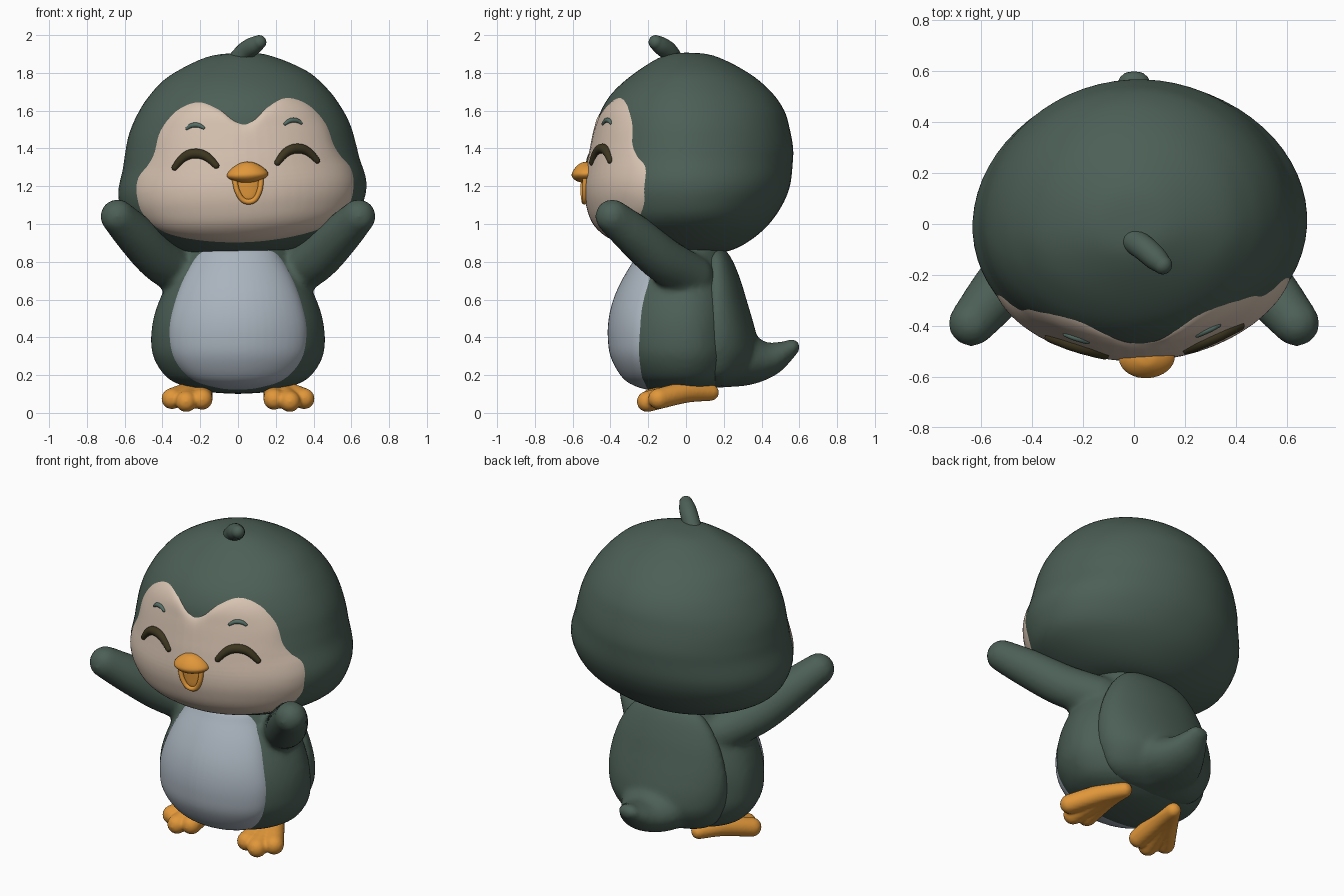
import bpy, bmesh, math
from mathutils import Vector, Matrix
from mathutils.bvhtree import BVHTree

cube = bpy.data.objects.get("Cube")
if cube:
    bpy.data.objects.remove(cube, do_unlink=True)


def material(name, rgb):
    m = bpy.data.materials.new(name)
    m.use_nodes = True
    m.diffuse_color = (*rgb, 1)
    m.node_tree.nodes["Principled BSDF"].inputs["Base Color"].default_value = (*rgb, 1)
    return m


GREEN = material("dark green", (0.072, 0.115, 0.093))
PEACH = material("peach", (0.68, 0.545, 0.44))
GREY = material("blue grey", (0.40, 0.455, 0.515))
ORANGE = material("orange", (0.75, 0.31, 0.042))
BROWN = material("dark olive", (0.045, 0.036, 0.014))
BROW = material("grey green", (0.09, 0.156, 0.133))


def spline(rows, steps, closed=False):
    """Smooth curve through rows of any dimension."""
    p = [Vector(r) for r in rows]
    n = len(p)
    get = (lambda i: p[i % n]) if closed else (lambda i: p[max(0, min(n - 1, i))])
    out = []
    for i in range(n if closed else n - 1):
        a, b, c, d = (get(i + k) for k in (-1, 0, 1, 2))
        for s in range(steps):
            t = s / steps
            out.append(0.5 * (2 * b + (c - a) * t + (2 * a - 5 * b + 4 * c - d) * t ** 2
                              + (3 * b - a - 3 * c + d) * t ** 3))
    return out if closed else out + [p[-1]]


def skin(rings):
    """Quads between equal rings of points."""
    n = len(rings[0])
    verts = [v for r in rings for v in r]
    faces = [(i * n + j, i * n + (j + 1) % n, (i + 1) * n + (j + 1) % n, (i + 1) * n + j)
             for i in range(len(rings) - 1) for j in range(n)]
    return verts, faces


def loft(rows, cy=0, n=64, steps=5):
    """Rows of (height, half width, front depth, back depth)."""
    rings = []
    for z, w, f, b in spline(rows, steps):
        ring = []
        for k in range(n):
            a = math.tau * k / n
            y = math.sin(a) * max(0, b if math.sin(a) > 0 else f)
            ring.append(Vector((max(0, w) * math.cos(a), cy + y, z)))
        rings.append(ring)
    return skin(rings)


def tube(rows, wide=1, ref=(0, 1, 0), n=20, steps=6):
    """Rows of (x, y, z, radius), with round ends."""
    s = spline(rows, steps)
    pts = [(v.xyz, v.w) for v in s]
    tan = [(pts[min(i + 1, len(pts) - 1)][0] - pts[max(i - 1, 0)][0]).normalized()
           for i in range(len(pts))]
    full = [(p, r, t) for (p, r), t in zip(pts, tan)]
    for end, sign in ((0, -1), (-1, 1)):
        p, r = pts[end]
        t = tan[end]
        cap = [(p + t * sign * r * math.sin(k * math.pi / 12),
                r * math.cos(k * math.pi / 12), t) for k in range(1, 7)]
        full = cap[::-1] + full if sign < 0 else full + cap
    rings = []
    for p, r, t in full:
        side = t.cross(Vector(ref)).normalized()
        up = side.cross(t)
        rings.append([p + side * r * wide * math.cos(math.tau * k / n)
                      + up * r * math.sin(math.tau * k / n) for k in range(n)])
    return skin(rings)


def projector(shape):
    """Gives the front point of a shape at x, z, lifted along its normal."""
    tree = BVHTree.FromPolygons(*shape)

    def at(x, z, lift):
        hit, nor, _, _ = tree.ray_cast(Vector((x, -2, z)), Vector((0, 1, 0)))
        if hit is None:
            hit, nor, _, _ = tree.find_nearest(Vector((x, -0.2, z)))
        return hit + (-nor if nor.y > 0 else nor) * lift
    return at


def patch(at, half, cz, lift, rings=30):
    """Raised skin over a mirrored outline, with its rim sunk in."""
    outline = spline(half + [(-x, z) for x, z in half[-2:0:-1]], 6, True)
    out = []
    for i in range(rings + 1):
        t = i / rings
        out.append([at(v.x * t, cz + (v.y - cz) * t, lift - (lift + 0.006) * t ** 14)
                    for v in outline])
    return skin(out)


def build(name, shapes, mat, voxel=0, move=None):
    bm = bmesh.new()
    for verts, faces in shapes:
        vs = [bm.verts.new(v) for v in verts]
        for f in faces:
            bm.faces.new([vs[i] for i in f])
    bmesh.ops.remove_doubles(bm, verts=bm.verts, dist=0.0002)
    bmesh.ops.recalc_face_normals(bm, faces=bm.faces)
    if any(e.is_boundary for e in bm.edges) and sum(f.normal.y for f in bm.faces) > 0:
        bmesh.ops.reverse_faces(bm, faces=bm.faces)
    if move:
        bm.transform(move)
    for f in bm.faces:
        f.smooth = True
    me = bpy.data.meshes.new(name)
    bm.to_mesh(me)
    bm.free()
    me.materials.append(mat)
    ob = bpy.data.objects.new(name, me)
    bpy.context.collection.objects.link(ob)
    if voxel:
        m = ob.modifiers.new("blend", "REMESH")
        m.mode, m.voxel_size, m.use_smooth_shade = "VOXEL", voxel, True
        m = ob.modifiers.new("soften", "SMOOTH")
        m.factor, m.iterations = 0.5, 5
    return ob


# Head, tilted and turned a little
pivot = Vector((0.015, 0, 1.35))
TILT = (Matrix.Translation(pivot) @ Matrix.Rotation(math.radians(3.4), 4, "Z")
        @ Matrix.Rotation(math.radians(-2.8), 4, "Y") @ Matrix.Translation((0, 0, -1.35)))
head = loft([(1.907, 0, 0, 0), (1.89, .16, .12, .15), (1.8, .36, .27, .33), (1.7, .47, .385, .45),
             (1.6, .54, .45, .52), (1.5, .587, .475, .55), (1.4, .612, .495, .567),
             (1.32, .628, .51, .565), (1.2, .658, .525, .55), (1.1, .643, .515, .51),
             (1.0, .585, .475, .44), (.92, .46, .38, .35), (.865, .31, .26, .25),
             (.845, .16, .14, .14), (.842, 0, 0, 0)])
on_head = projector(head)
build("head", [head], GREEN, move=TILT)
build("face", [patch(on_head, [(0, 1.535), (.06, 1.56), (.13, 1.62), (.24, 1.668), (.36, 1.625),
                               (.45, 1.52), (.49, 1.4), (.525, 1.34), (.58, 1.27), (.592, 1.18),
                               (.56, 1.07), (.45, .97), (.25, .915), (0, .895)], 1.22, .014)],
      PEACH, move=TILT)

# Closed smiling eyes and brows
for side, s in (("left", 1), ("right", -1)):
    def arc(cx, z, half, rise, r, lift):
        rows = []
        for k in range(-4, 5):
            u = k / 4
            p = on_head(s * (cx + u * half), z + rise * (1 - abs(u) ** 2.2), lift)
            rows.append((*p, r * (1 - 0.35 * u * u)))
        return tube(rows)
    build(side + "_eye", [arc(.265, 1.315, .105, .068, .026, .014)], BROWN, move=TILT)
    build(side + "_brow", [arc(.255, 1.517, .042, .017, .013, .014)], BROW, move=TILT)

# Open beak
build("upper_beak", [loft([(1.33, 0, 0, 0), (1.322, .04, .035, .03), (1.295, .085, .065, .04),
                           (1.262, .11, .082, .05), (1.238, .09, .07, .04), (1.222, .04, .04, .02),
                           (1.218, 0, 0, 0)], cy=-.525, n=32)], ORANGE, move=TILT)
rim = [(*on_head(x, z, .02), .014) for x, z in
       ((-.068, 1.235), (-.06, 1.18), (-.035, 1.135), (0, 1.12), (.035, 1.135), (.06, 1.18), (.068, 1.235))]
mouth = loft([(1.25, 0, 0, 0), (1.24, .06, .015, .02), (1.18, .058, .015, .02),
              (1.135, .035, .012, .02), (1.115, 0, 0, 0)], cy=-.53, n=32)
build("lower_beak", [tube(rim), mouth], ORANGE, move=TILT)

# Crest on top of the head
build("crest", [tube([(-.01, -.06, 1.86, .05), (.04, -.095, 1.915, .05), (.085, -.135, 1.945, .047),
                      (.112, -.16, 1.962, .038)])], GREEN)

# Body with raised arms
body = loft([(.1, 0, 0, 0), (.112, .17, .16, .1), (.15, .31, .265, .2), (.2, .39, .33, .25),
             (.3, .45, .385, .28), (.4, .46, .4, .28), (.5, .448, .395, .28), (.6, .415, .37, .27),
             (.7, .365, .325, .25), (.8, .3, .265, .22), (.9, .24, .2, .19), (.95, 0, 0, 0)])
arms = [tube([(s * .27, .03, .72, .12), (s * .41, -.12, .81, .12), (s * .53, -.26, .93, .112),
              (s * .638, -.39, 1.04, .092)]) for s in (1, -1)]
build("body_and_arms", [body] + arms, GREEN, voxel=.02)
build("belly", [patch(projector(body), [(0, .87), (.15, .87), (.22, .84), (.285, .74), (.345, .58),
                                        (.372, .43), (.345, .28), (.25, .17), (.12, .125),
                                        (0, .113)], .5, .014)], GREY)

# Back coat running into the tail
coat = loft([(.9, 0, 0, 0), (.86, .18, .06, .05), (.8, .26, .08, .09), (.7, .325, .1, .13),
             (.6, .365, .1, .16), (.5, .388, .1, .19), (.4, .392, .1, .215), (.3, .37, .1, .22),
             (.2, .31, .1, .16), (.15, .2, .08, .08), (.13, 0, 0, 0)], cy=.16)
tail = tube([(0, .2, .3, .17), (0, .34, .28, .135), (0, .44, .285, .095), (0, .52, .322, .062),
             (0, .56, .348, .044)], wide=1.5, ref=(0, 0, 1))
build("coat_and_tail", [coat, tail], GREEN, voxel=.018)

# Feet with three toes, heels lifted
for side, s in (("left", 1), ("right", -1)):
    toes = [tube([(s * .18, .13, .108, .045), (s * (.19 + .4 * (x - .19)), 0, .108, .055),
                  (s * x, y, z, .056)], ref=(0, 0, 1))
            for x, y, z in ((.19, -.185, .072), (.275, -.205, .06), (.35, -.145, .075))]
    build(side + "_foot", toes, ORANGE, voxel=.01)
